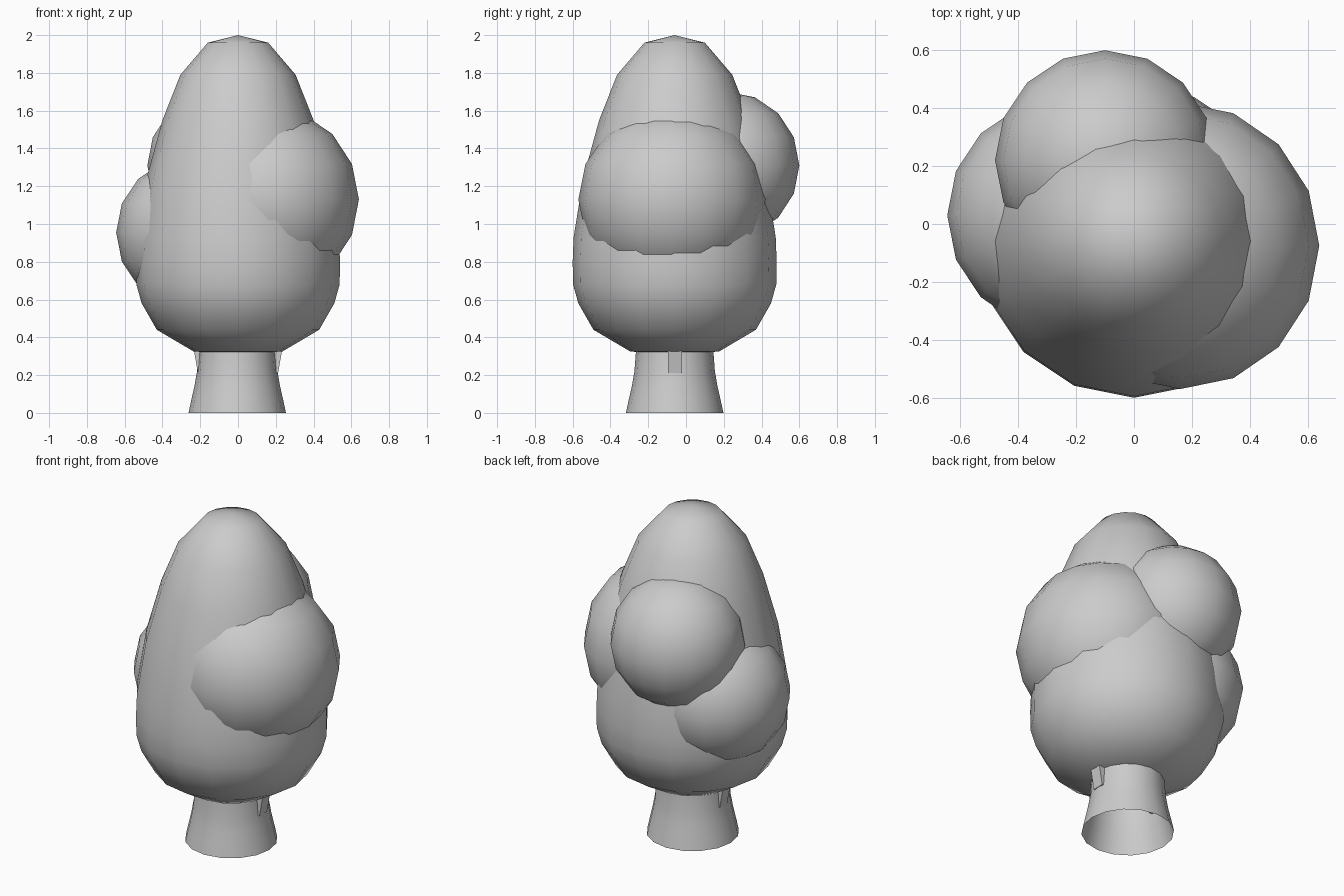
import bpy, bmesh, math
from mathutils import Vector

if "Cube" in bpy.data.objects:
    bpy.data.objects.remove(bpy.data.objects["Cube"])


def finish(name, bm):
    bmesh.ops.recalc_face_normals(bm, faces=bm.faces[:])
    me = bpy.data.meshes.new(name)
    bm.to_mesh(me)
    bm.free()
    for p in me.polygons:
        p.use_smooth = True
    ob = bpy.data.objects.new(name, me)
    bpy.context.collection.objects.link(ob)
    return ob


def lathe(name, profile, center, segs=16):
    """Revolve (radius, z) points around a vertical axis."""
    bm = bmesh.new()
    rings = []
    for r, z in profile:
        if r == 0:
            rings.append([bm.verts.new((center[0], center[1], z))] * segs)
        else:
            rings.append([bm.verts.new((center[0] + r * math.cos(2 * math.pi * i / segs),
                                        center[1] + r * math.sin(2 * math.pi * i / segs), z))
                          for i in range(segs)])
    for a, b in zip(rings, rings[1:]):
        for i in range(segs):
            j = (i + 1) % segs
            bm.faces.new(list(dict.fromkeys((a[i], a[j], b[j], b[i]))))
    return finish(name, bm)


def blob(name, center, radii):
    bm = bmesh.new()
    bmesh.ops.create_uvsphere(bm, u_segments=16, v_segments=8, radius=1)
    for v in bm.verts:
        v.co = Vector(c + r * k for c, r, k in zip(center, radii, v.co))
    return finish(name, bm)


# Egg-shaped main crown
lathe("main_foliage", [(0, .31), (.235, .325), (.43, .44), (.51, .58), (.538, .68),
                       (.54, .80), (.535, .93), (.485, 1.24), (.40, 1.55),
                       (.305, 1.79), (.16, 1.96), (0, 2.0)], (0, -.06))

# Side leaf clusters
blob("right_foliage", (.16, -.075, 1.13), (.48, .495, .49))
blob("left_foliage", (-.25, .03, .955), (.395, .40, .40))
blob("back_foliage", (-.10, .22, 1.31), (.38, .38, .39))

# Flared trunk, open underneath
lathe("trunk", [(.258, 0), (.243, .07), (.227, .14), (.213, .22), (.207, .30), (.20, .38)],
      (-.004, -.06))

# Small branch stubs leaning out of the trunk into the crown
for side, name in ((1, "right_branch"), (-1, "left_branch")):
    bm = bmesh.new()
    lower = [(.19, -.095, .21), (.212, -.095, .21), (.212, -.022, .21), (.19, -.022, .21)]
    upper = [(.19, -.095, .37), (.24, -.095, .37), (.24, -.022, .37), (.19, -.022, .37)]
    a = [bm.verts.new((side * x, y, z)) for x, y, z in lower]
    b = [bm.verts.new((side * x, y, z)) for x, y, z in upper]
    bm.faces.new(a)
    bm.faces.new(b)
    for i in range(4):
        j = (i + 1) % 4
        bm.faces.new((a[i], a[j], b[j], b[i]))
    ob = finish(name, bm)
    for p in ob.data.polygons:
        p.use_smooth = False
